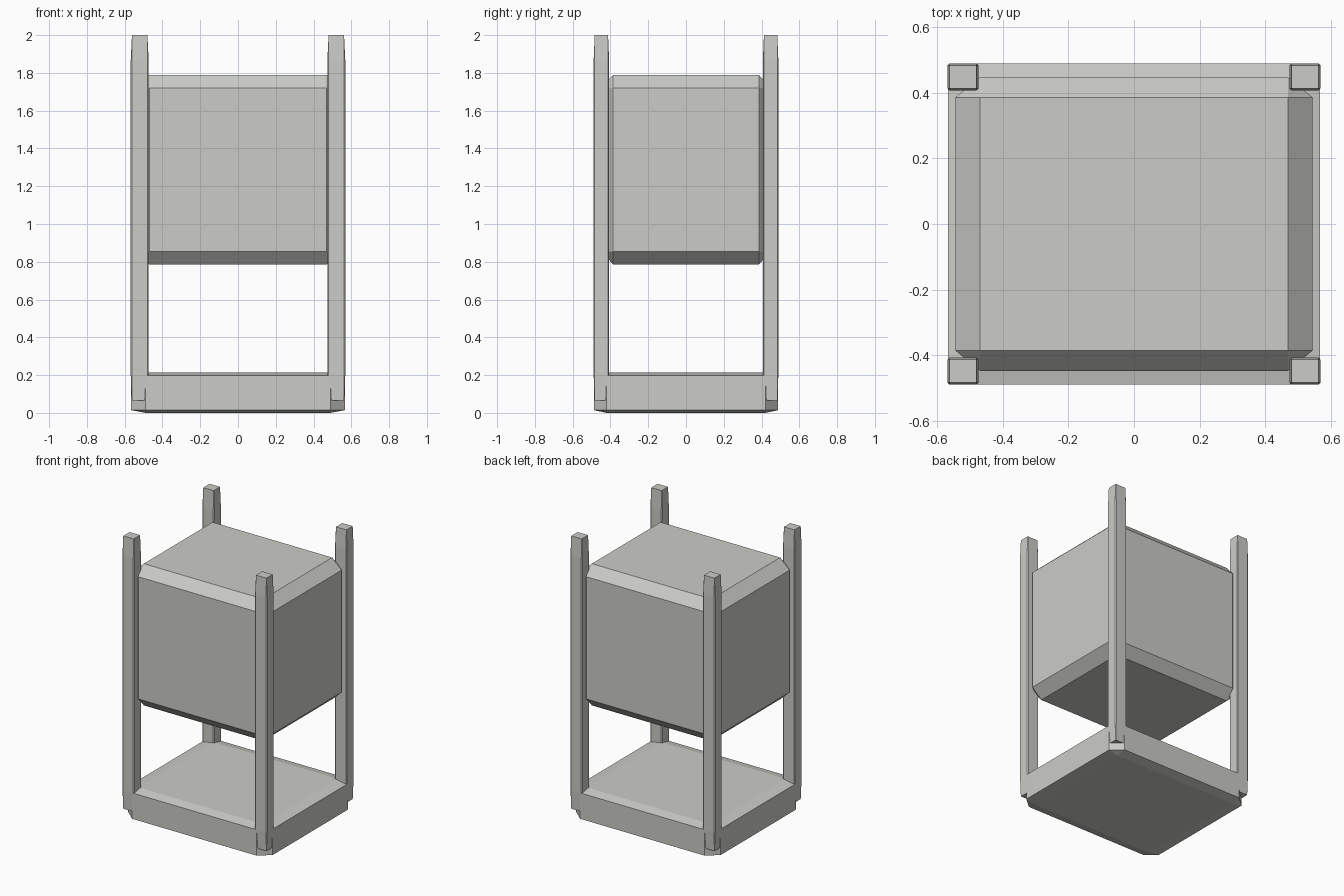
import bpy
import bmesh
from mathutils import Matrix, Vector

old = bpy.data.objects.get("Cube")
if old:
    bpy.data.objects.remove(old, do_unlink=True)

BEVEL = 0.069  # chamfer as a share of each side

grey = bpy.data.materials.new("light_grey")
grey.use_nodes = True
colour = (0.6, 0.6, 0.57, 1)
grey.diffuse_color = colour
grey.node_tree.nodes["Principled BSDF"].inputs["Base Color"].default_value = colour


def chamfered_box(name, low, high):
    """Chamfered unit cube stretched to fill the given bounds."""
    low, high = Vector(low), Vector(high)
    bm = bmesh.new()
    bmesh.ops.create_cube(bm, size=1)
    bmesh.ops.bevel(bm, geom=bm.edges[:], offset=BEVEL, segments=1,
                    profile=0.5, affect='EDGES')
    size = high - low
    bmesh.ops.transform(bm, verts=bm.verts[:],
                        matrix=Matrix.Translation((low + high) / 2)
                        @ Matrix.Diagonal((*size, 1)))
    mesh = bpy.data.meshes.new(name)
    bm.to_mesh(mesh)
    bm.free()
    mesh.materials.append(grey)
    obj = bpy.data.objects.new(name, mesh)
    bpy.context.collection.objects.link(obj)
    return obj


# Base slab and raised body
chamfered_box("base", (-0.567, -0.488, 0), (0.567, 0.488, 0.213))
chamfered_box("body", (-0.544, -0.447, 0.785), (0.544, 0.447, 1.79))

# Four corner posts
for depth, sy in (("front", -1), ("back", 1)):
    for side, sx in (("left", 1), ("right", -1)):
        xs = sorted((sx * 0.473, sx * 0.568))
        ys = sorted((sy * 0.407, sy * 0.489))
        chamfered_box(f"{depth}_{side}_post", (xs[0], ys[0], 0.065), (xs[1], ys[1], 2.0))
